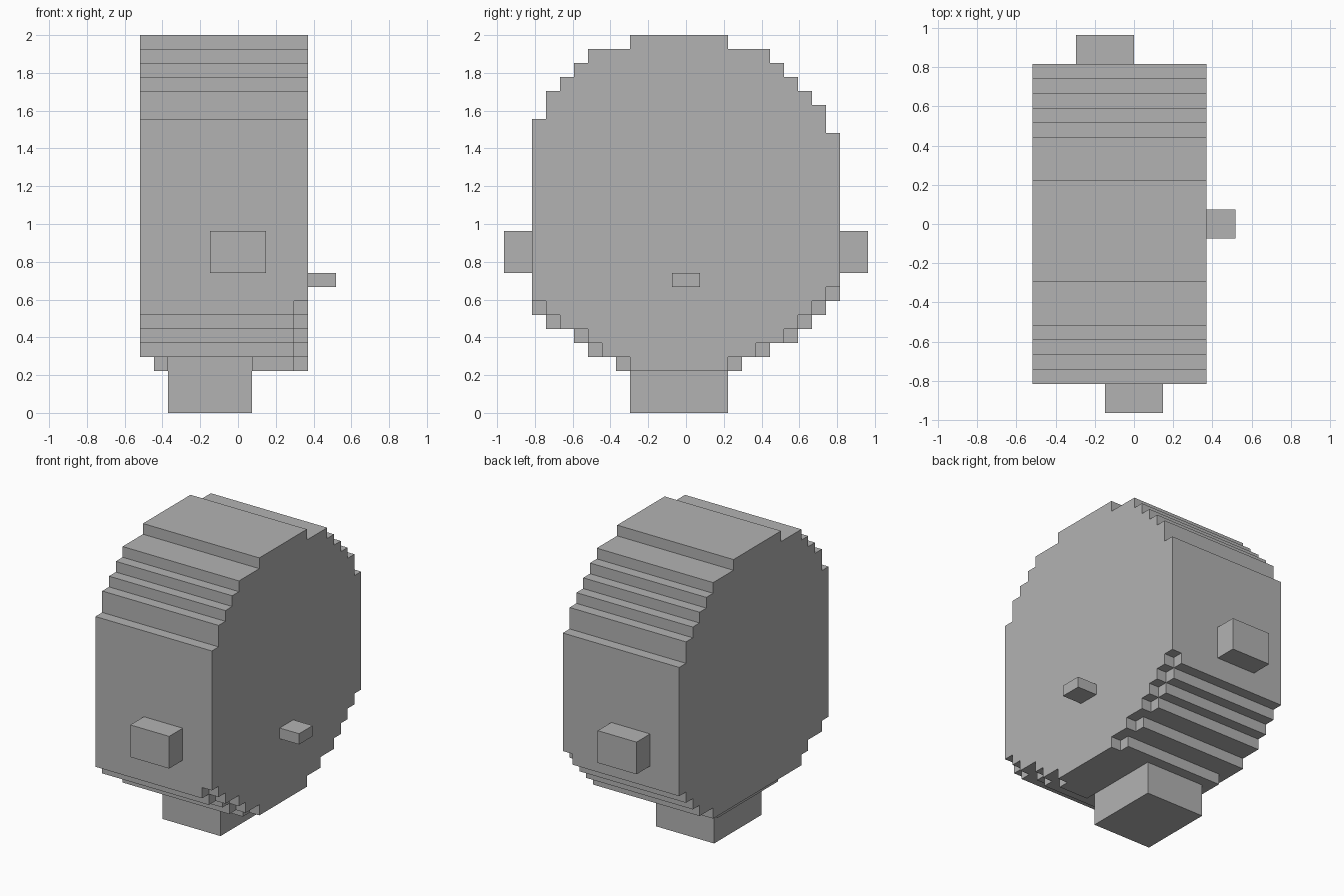
import bpy
import bmesh
from mathutils import Vector

U = 2 / 27  # size of one grid block

cube = bpy.data.objects.get("Cube")
if cube:
    bpy.data.objects.remove(cube, do_unlink=True)

grey = bpy.data.materials.new("mid_grey")
grey.use_nodes = True
color = (0.45, 0.45, 0.45, 1)
grey.diffuse_color = color
grey.node_tree.nodes["Principled BSDF"].inputs["Base Color"].default_value = color


def block(x, y, z):
    """Set of grid cells filling a box given by (low, high) ranges."""
    return {(i, j, k) for i in range(*x) for j in range(*y) for k in range(*z)}


def build(name, cells):
    """Skin a set of cells with only its outer faces, merged into large flats."""
    bm = bmesh.new()
    for cell in cells:
        center = Vector(cell) + Vector((0.5, 0.5, 0.5))
        for axis in range(3):
            for side in (-1, 1):
                step = [0, 0, 0]
                step[axis] = side
                if tuple(c + s for c, s in zip(cell, step)) in cells:
                    continue
                n = Vector(step) / 2
                u = Vector((n.y, n.z, n.x))
                v = n.cross(u) * 2
                corners = (-u - v, u - v, u + v, v - u)
                bm.faces.new([bm.verts.new((center + n + c) * U) for c in corners])
    bmesh.ops.remove_doubles(bm, verts=bm.verts[:], dist=U / 100)
    bmesh.ops.recalc_face_normals(bm, faces=bm.faces[:])
    bmesh.ops.dissolve_limit(bm, angle_limit=0.01, verts=bm.verts[:],
                             edges=bm.edges[:], delimit={'NORMAL'})
    mesh = bpy.data.meshes.new(name)
    bm.to_mesh(mesh)
    bm.free()
    mesh.materials.append(grey)
    bpy.context.collection.objects.link(bpy.data.objects.new(name, mesh))


# Stepped round body: each row is (bottom, top, front, back)
rows = [(3, 4, -5, 4), (4, 5, -7, 6), (5, 6, -8, 8), (6, 7, -10, 9),
        (7, 8, -11, 10), (8, 20, -11, 11), (20, 21, -11, 10),
        (21, 22, -10, 10), (22, 23, -10, 9), (23, 24, -9, 8),
        (24, 25, -8, 7), (25, 26, -7, 6), (26, 27, -4, 3)]
body = set()
for low, high, front, back in rows:
    body |= block((-7, 5), (front, back), (low, high))

# Small notches along the lower left rim
for low, high, front, back in rows[:5]:
    body -= block((4, 5), (front, front + 1), (low, high))
    body -= block((4, 5), (back - 1, back), (low, high))
body -= block((4, 5), (10, 11), (8, 9))

# Lowest row: trimmed on the right side and recessed above the pedestal
body -= block((-7, -6), (-5, 4), (3, 4))
body -= block((-5, 1), (-5, -4), (3, 4))
build("round_body", body)

# Pedestal and the three protruding pegs
build("pedestal", block((-5, 1), (-4, 3), (0, 3)))
build("front_peg", block((-2, 2), (-13, -11), (10, 13)))
build("back_peg", block((-4, 0), (11, 13), (10, 13)))
build("left_peg", block((5, 7), (-1, 1), (9, 10)))
